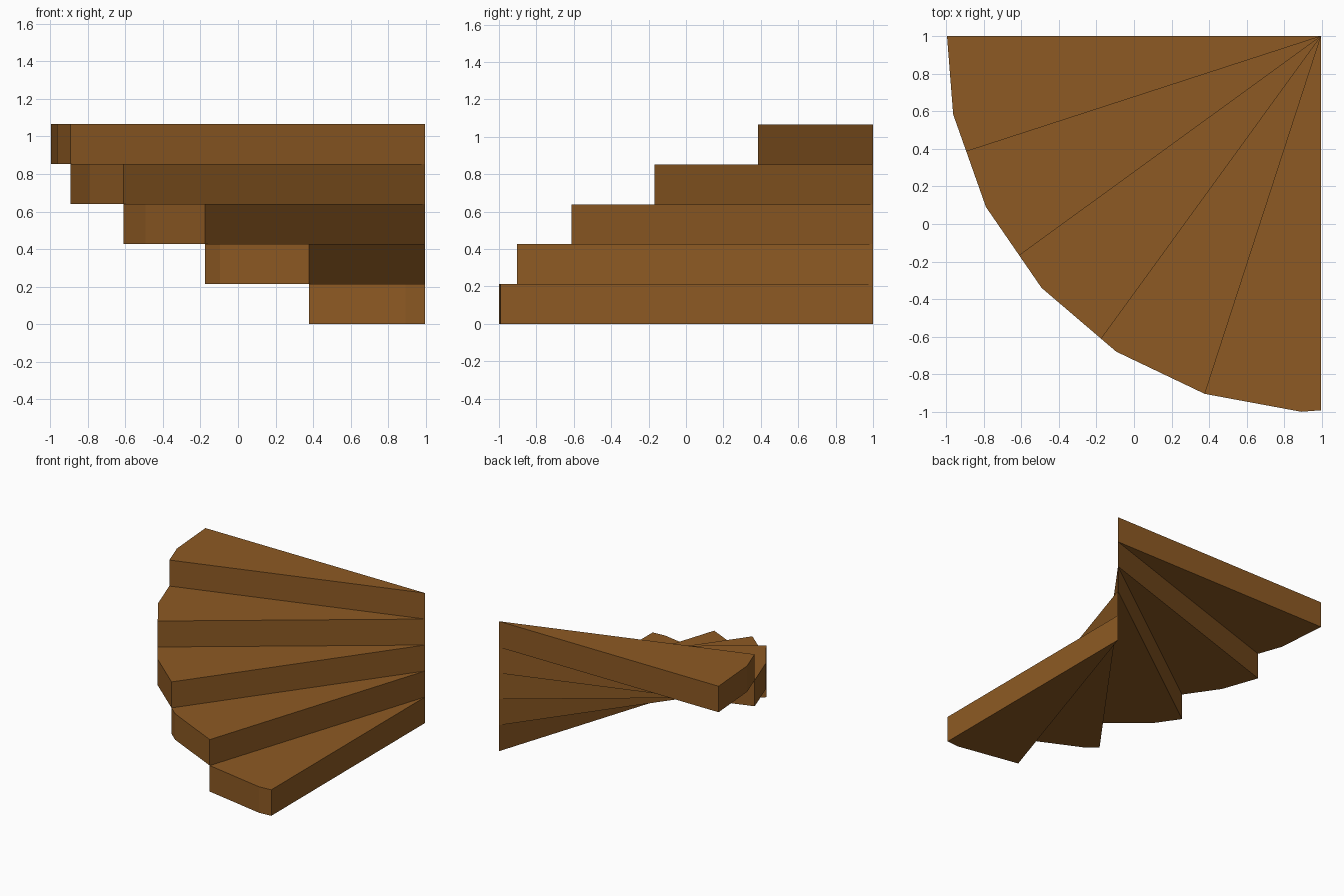
import bpy
import bmesh
from math import sin, cos, radians

cube = bpy.data.objects.get("Cube")
if cube:
    bpy.data.objects.remove(cube, do_unlink=True)

STEPS = 5
TURN = 90 / STEPS          # angle of one tread
RISE = 0.213               # height of one tread
RADIUS = 2.0027            # corner radius of the 24-sided outline
SEGMENT, OFFSET = 15, 3    # outline side angle and angle of its first corner
PIVOT = (0.996, 1.0)

wood = bpy.data.materials.new("brown_wood")
wood.use_nodes = True
colour = (0.268, 0.102, 0.017, 1)
wood.diffuse_color = colour
wood.node_tree.nodes["Principled BSDF"].inputs["Base Color"].default_value = colour


def outline_point(angle):
    """Point on the faceted outline; angle runs from the front to the right."""
    half = SEGMENT / 2
    from_middle = (angle - OFFSET) % SEGMENT - half
    r = RADIUS * cos(radians(half)) / cos(radians(from_middle))
    a = radians(angle)
    return PIVOT[0] - r * sin(a), PIVOT[1] - r * cos(a)


def winder_step(index):
    """One wedge-shaped tread turning about the inner corner."""
    start, end = index * TURN, (index + 1) * TURN
    corners = [a for a in range(OFFSET, 90, SEGMENT) if start < a < end]
    profile = [PIVOT] + [outline_point(a) for a in [start, *corners, end]]

    bm = bmesh.new()
    base = bm.faces.new([bm.verts.new((x, y, index * RISE)) for x, y in profile])
    top = bmesh.ops.extrude_face_region(bm, geom=[base], use_keep_orig=True)
    verts = [g for g in top["geom"] if isinstance(g, bmesh.types.BMVert)]
    bmesh.ops.translate(bm, verts=verts, vec=(0, 0, RISE))
    bmesh.ops.recalc_face_normals(bm, faces=bm.faces[:])

    name = f"winder_step_{index + 1}"
    mesh = bpy.data.meshes.new(name)
    bm.to_mesh(mesh)
    bm.free()
    mesh.materials.append(wood)
    bpy.context.collection.objects.link(bpy.data.objects.new(name, mesh))


# Quarter-turn flight
for i in range(STEPS):
    winder_step(i)
